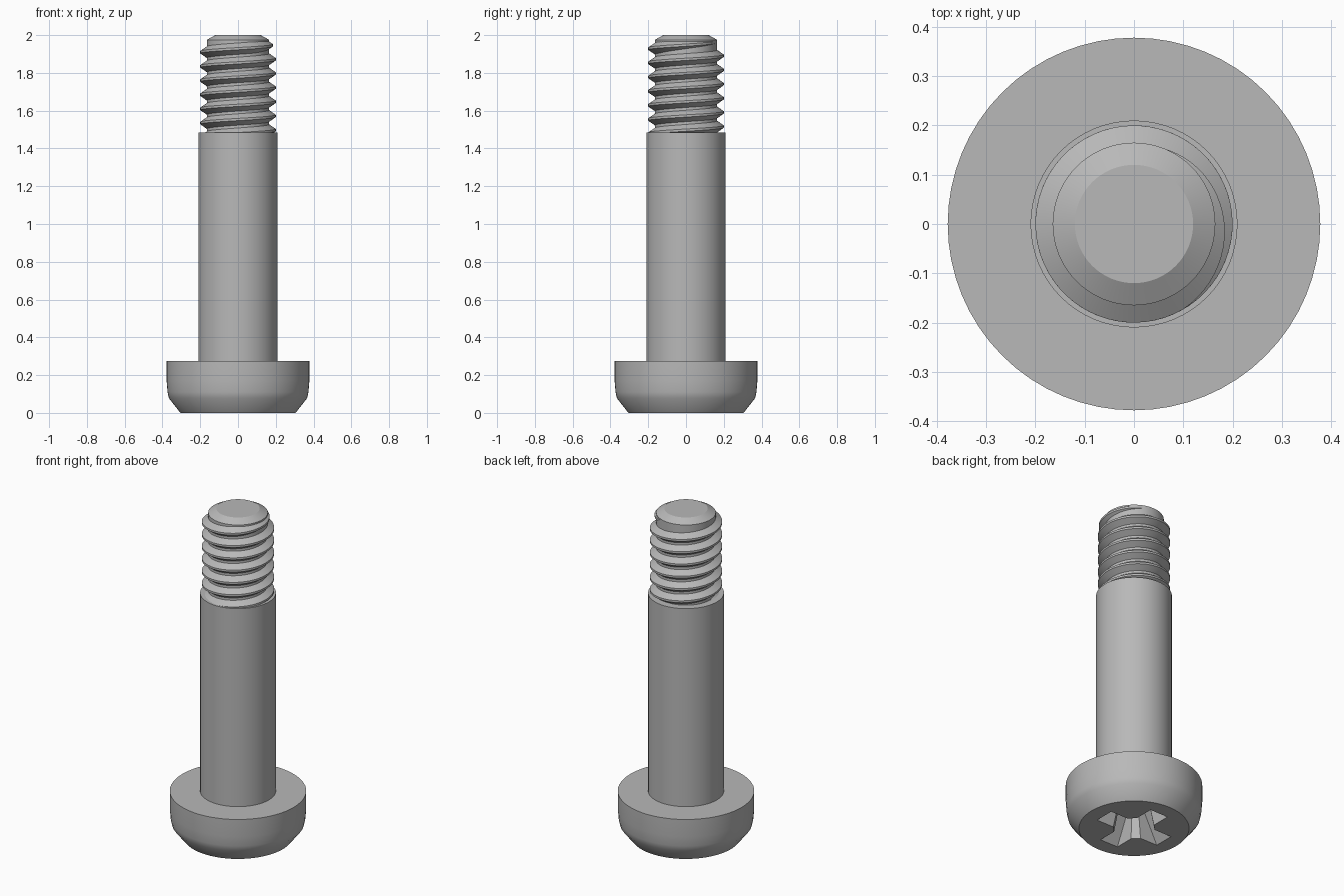
import bpy
import bmesh
from math import sin, cos, pi, radians

if "Cube" in bpy.data.objects:
    bpy.data.objects.remove(bpy.data.objects["Cube"])

SEGMENTS = 64
steel = bpy.data.materials.new("grey steel")
steel.use_nodes = True
steel.diffuse_color = (0.48, 0.48, 0.48, 1)
steel.node_tree.nodes["Principled BSDF"].inputs["Base Color"].default_value = steel.diffuse_color


def loft(name, rings, closed):
    """Skin a list of equal-length point rings and cap both ends."""
    bm = bmesh.new()
    rows = [[bm.verts.new(p) for p in ring] for ring in rings]
    n = len(rows[0])
    for a, b in zip(rows, rows[1:]):
        for i in range(n):
            j = (i + 1) % n
            bm.faces.new((a[i], a[j], b[j], b[i]))
    if closed:
        bm.faces.new(rows[0][::-1])
        bm.faces.new(rows[-1])
    bmesh.ops.recalc_face_normals(bm, faces=bm.faces)
    mesh = bpy.data.meshes.new(name)
    bm.to_mesh(mesh)
    bm.free()
    mesh.materials.append(steel)
    obj = bpy.data.objects.new(name, mesh)
    bpy.context.collection.objects.link(obj)
    return obj


def activate(obj):
    bpy.ops.object.select_all(action="DESELECT")
    obj.select_set(True)
    bpy.context.view_layer.objects.active = obj


def smooth(obj, angle):
    activate(obj)
    bpy.ops.object.shade_smooth_by_angle(angle=radians(angle))


def circle(r, z):
    steps = [2 * pi * i / SEGMENTS for i in range(SEGMENTS)]
    return [(r * cos(a), r * sin(a), z) for a in steps]


# Head, shank and thread core as one turned body
profile = [(0.305, 0), (0.366, 0.078), (0.373, 0.11), (0.378, 0.17), (0.378, 0.275),
           (0.21, 0.275), (0.21, 1.485), (0.165, 1.485), (0.165, 1.975), (0.12, 2.0)]
body = loft("screw_body", [circle(r, z) for r, z in profile], True)


# Tapered cross recess cut into the underside of the head
def cross(reach, half, inner, z):
    points = []
    for k in range(4):
        c, s = cos(k * pi / 2), sin(k * pi / 2)
        for x, y in ((reach, -half), (reach, half), (inner, half), (half, inner)):
            points.append((x * c - y * s, x * s + y * c, z))
    return points


cutter = loft("recess_cutter", [cross(0.222, 0.062, 0.1, -0.01),
                                cross(0.11, 0.045, 0.07, 0.17)], True)
cutter.hide_render = True
cut = body.modifiers.new("cross_recess", "BOOLEAN")
cut.operation = "DIFFERENCE"
cut.solver = "EXACT"
cut.object = cutter
activate(body)
bpy.ops.object.modifier_apply(modifier=cut.name)
bpy.data.objects.remove(cutter)
smooth(body, 28)

# Right-handed helical thread that fades out at the tip
PITCH, TURNS, ROOT, CREST = 0.075, 6.5, 0.155, 0.2
start, end = -TURNS * 2 * pi, radians(75)
steps = int((end - start) / (2 * pi) * SEGMENTS)
sections = []
for i in range(steps + 1):
    a = start + (end - start) * i / steps
    fade = min(1, max(0, (end - a) / radians(135)))
    crest = 0.163 + (CREST - 0.163) * fade
    z = 1.947 + PITCH * a / (2 * pi)
    flat = 0.006
    base = flat + (crest - ROOT) * 0.69
    section = ((ROOT, -base), (crest, -flat), (crest, flat), (ROOT, base))
    sections.append([(r * cos(a), r * sin(a), z + h) for r, h in section])
thread = loft("screw_thread", sections, True)
smooth(thread, 28)
